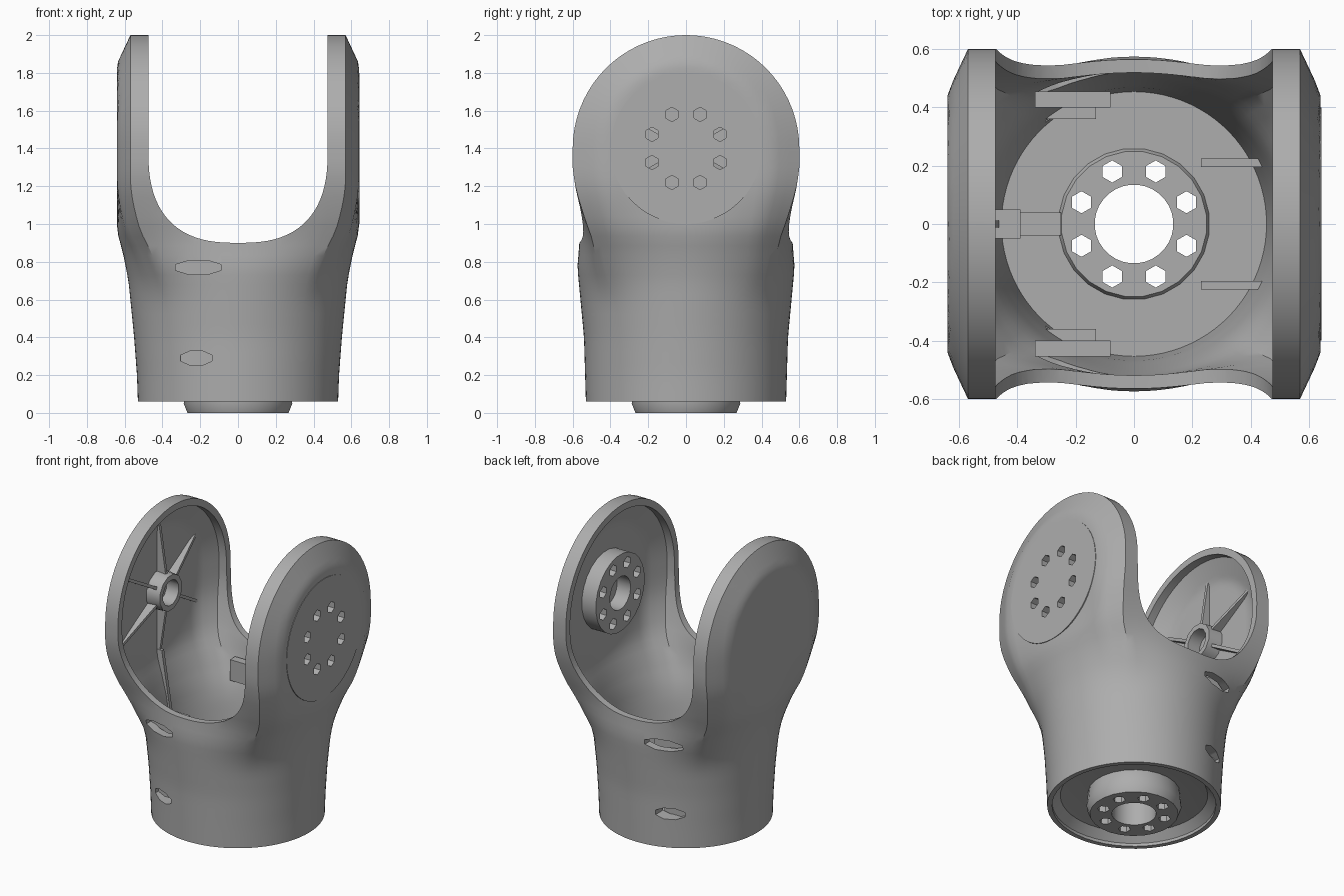
import bpy, bmesh, math
from mathutils import Matrix, Vector

cube = bpy.data.objects.get("Cube")
if cube:
    bpy.data.objects.remove(cube, do_unlink=True)

grey = bpy.data.materials.new("plain grey")
grey.use_nodes = True
GREY = (0.42, 0.42, 0.42, 1)
grey.diffuse_color = GREY
grey.node_tree.nodes["Principled BSDF"].inputs["Base Color"].default_value = GREY

EAR_Z, EAR_R, EAR_X = 1.4, 0.6, 0.64


def make(name, bm):
    bmesh.ops.recalc_face_normals(bm, faces=bm.faces)
    mesh = bpy.data.meshes.new(name)
    bm.to_mesh(mesh)
    bm.free()
    mesh.materials.append(grey)
    obj = bpy.data.objects.new(name, mesh)
    bpy.context.collection.objects.link(obj)
    return obj


def loft(name, rings):
    bm = bmesh.new()
    loops = [[bm.verts.new(p) for p in ring] for ring in rings]
    for low, high in zip(loops, loops[1:]):
        for i in range(len(low)):
            j = (i + 1) % len(low)
            bm.faces.new((low[i], low[j], high[j], high[i]))
    bm.faces.new(loops[0])
    bm.faces.new(loops[-1])
    return make(name, bm)


def lathe(name, profile, axis="Z", centre=(0, 0, 0), sides=48):
    """Stack of circles given as (radius, position along axis)."""
    rings = []
    for r, h in profile:
        ring = []
        for i in range(sides):
            a = math.tau * (i + 0.5) / sides
            u, v = r * math.cos(a), r * math.sin(a)
            p = {"X": (h, u, v), "Y": (u, h, v), "Z": (u, v, h)}[axis]
            ring.append(Vector(p) + Vector(centre))
        rings.append(ring)
    return loft(name, rings)


def box(name, low, high):
    bm = bmesh.new()
    bmesh.ops.create_cube(bm, size=1)
    for v in bm.verts:
        v.co = [lo + (c + 0.5) * (hi - lo) for c, lo, hi in zip(v.co, low, high)]
    return make(name, bm)


def cut(obj, cutters):
    for c in cutters:
        mod = obj.modifiers.new("cut", "BOOLEAN")
        mod.operation, mod.solver, mod.object = "DIFFERENCE", "EXACT", c
    dg = bpy.context.evaluated_depsgraph_get()
    mesh = bpy.data.meshes.new_from_object(obj.evaluated_get(dg))
    obj.modifiers.clear()
    obj.data = mesh


def interp(table, z):
    for (z0, v0), (z1, v1) in zip(table, table[1:]):
        if z <= z1:
            return v0 + (v1 - v0) * max(0, z - z0) / (z1 - z0)
    return table[-1][1]


# Half widths of the body by height
HALF_X = [(0.06, 0.53), (0.2, 0.535), (0.4, 0.55), (0.7, 0.58), (0.85, 0.61), (0.96, 0.64)]
HALF_Y = [(0.06, 0.53), (0.4, 0.54), (0.77, 0.575), (0.93, 0.562), (1.1, 0.575), (1.3, 0.6)]

corner = math.atan2(1, 0.89)
quarter = [corner * i / 12 for i in range(12)]
quarter += [corner + (math.pi / 2 - corner) * i / 10 for i in range(10)]
angles = quarter + [math.pi / 2] + [math.pi - t for t in reversed(quarter)]
angles += [t + math.pi for t in angles[1:-1]]


def section(z, wall):
    """Round at the foot, chamfered box at the ears, shrinking as a disc on top."""
    a, b = interp(HALF_X, z) - wall, interp(HALF_Y, z) - wall
    dz = max(0, z - EAR_Z)
    radius = b
    b = math.sqrt(max(radius ** 2 - dz ** 2, 1e-5))
    s = min(max((z - 0.55) / 0.7, 0), 1)
    s = s * s * (3 - 2 * s)
    ring = []
    for t in angles:
        c, n = math.cos(t), math.sin(t)
        lo, hi = 0, 1.6
        for _ in range(30):
            k = (lo + hi) / 2
            x, y = abs(k * c), k * b * n
            chamfer = max(0, x - 0.89) / 0.11 * 0.25 * radius
            if x <= 1 and math.hypot(y, dz) <= radius - chamfer:
                lo = k
            else:
                hi = k
        k = 1 + (lo - 1) * s
        ring.append((k * a * c, k * b * n, z))
    return ring


def shell(name, bottom, wall_at):
    zs = [bottom + (EAR_Z - bottom) * i / 26 for i in range(27)]
    top = EAR_R - wall_at(EAR_Z)
    zs += [EAR_Z + top * math.sin(math.pi / 2 * i / 18) for i in range(1, 18)]
    zs.append(EAR_Z + top * 0.9999)
    return loft(name, [section(z, wall_at(z)) for z in zs])


# Hollow fork body with saddle opening
body = shell("fork_body", 0.06, lambda z: 0)
cavity = shell("cavity_cutter", 0.19, lambda z: interp([(0.19, 0.08), (0.9, 0.045)], z))
saddle = []
for i in range(41):
    t = math.pi * i / 40
    c, n = math.cos(t), math.sin(t)
    saddle.append((math.copysign(0.475 * abs(c) ** 0.77, c), EAR_Z - 0.5 * n ** 0.77))
saddle = [(0.475, 2.2)] + saddle + [(-0.475, 2.2)]
saddle_cutter = loft("saddle_cutter", [[(x, y, z) for x, z in saddle] for y in (-1, 1)])
foot_cutter = lathe("foot_cutter", [(0.5, 0), (0.5, 0.08), (0.45, 0.13), (0.3, 0.15)])
bore = lathe("bore_cutter", [(0.135, -0.1), (0.135, 0.4)], sides=32)


def bolt_ring(axis, centre, low, high):
    out = []
    for i in range(8):
        a = math.tau * (i + 0.5) / 8
        u, v = 0.195 * math.cos(a), 0.195 * math.sin(a)
        offset = (0, u, v) if axis == "X" else (u, v, 0)
        out.append(lathe("bolt_cutter", [(0.038, low), (0.038, high)], axis,
                         Vector(centre) + Vector(offset), 6))
    return out


floor_bolts = bolt_ring("Z", (0, 0, 0), -0.1, 0.4)
ear_bolts = bolt_ring("X", (0, 0, EAR_Z), 0.4, 0.8)

# Screw slots in the front and back walls, with backing blocks
slots = []
for side in (-1, 1):
    for x, z, half, y0 in ((-0.21, 0.77, 0.13, 0.4), (-0.22, 0.29, 0.09, 0.36)):
        slot = lathe("slot_cutter", [(1, side * 0.3), (1, side * 0.8)], "Y", sides=8)
        slot.data.transform(Matrix.Translation((x, 0, z)) @ Matrix.Diagonal((half, 1, 0.04, 1)))
        slots.append(slot)
        ys = sorted((side * y0, side * (y0 + 0.055)))
        box("slot_block", (x - half, ys[0], z - 0.07), (x + half, ys[1], z + 0.07))

cut(body, [cavity, saddle_cutter, foot_cutter, bore] + floor_bolts + ear_bolts + slots)

# Drilled hub through the floor
floor_hub = lathe("floor_hub", [(0.27, 0), (0.29, 0.05), (0.28, 0.15), (0.25, 0.21)], sides=24)
cut(floor_hub, [bore] + floor_bolts)

# Left ear: inner hub and outer cover disc
hub = lathe("ear_hub", [(0.26, 0.605), (0.26, 0.49)], "X", (0, 0, EAR_Z), 24)
hub_bore = lathe("hub_bore_cutter", [(0.11, 0.4), (0.11, 0.59)], "X", (0, 0, EAR_Z), 24)
cut(hub, ear_bolts + [hub_bore])
cover = lathe("ear_cover", [(0.4, 0.636), (0.4, 0.643)], "X", (0, 0, EAR_Z), 64)
cut(cover, ear_bolts)

# Right ear: pivot ring and tapered ribs
pivot = lathe("pivot_ring", [(0.13, -0.605), (0.12, -0.5)], "X", (0, 0, EAR_Z), 12)
pivot_bore = lathe("pivot_cutter", [(0.085, -0.59), (0.085, -0.4)], "X", (0, 0, EAR_Z), 12)
cut(pivot, [pivot_bore])
for i in range(6):
    rib = loft("ear_rib", [[(-0.605, y, 0.1), (-0.53, y, 0.1), (-0.59, y, 0.5), (-0.605, y, 0.5)]
                           for y in (-0.01, 0.01)])
    rib.data.transform(Matrix.Translation((0, 0, EAR_Z)) @ Matrix.Rotation(math.tau * i / 6, 4, "X"))

# Ribs standing inside the foot
for y in (-0.21, 0.21):
    box("floor_rib", (0.23, y - 0.015, 0.17), (0.48, y + 0.015, 0.42))
box("cable_guide", (-0.49, -0.05, 0.17), (-0.39, 0.05, 0.4))
box("cable_channel", (-0.4, -0.04, 0.17), (-0.25, 0.04, 0.215))
loft("wall_rib", [[(-0.48, y, 0.19), (-0.43, y, 0.19), (-0.56, y, 1.0), (-0.605, y, 1.0)]
                  for y in (-0.012, 0.012)])

# Drop cutters, smooth the parts
for obj in list(bpy.data.objects):
    if "cutter" in obj.name:
        bpy.data.objects.remove(obj, do_unlink=True)
for obj in bpy.context.scene.objects:
    obj.select_set(obj.type == "MESH")
    if obj.type == "MESH":
        bpy.context.view_layer.objects.active = obj
bpy.ops.object.shade_smooth_by_angle(angle=math.radians(32))
